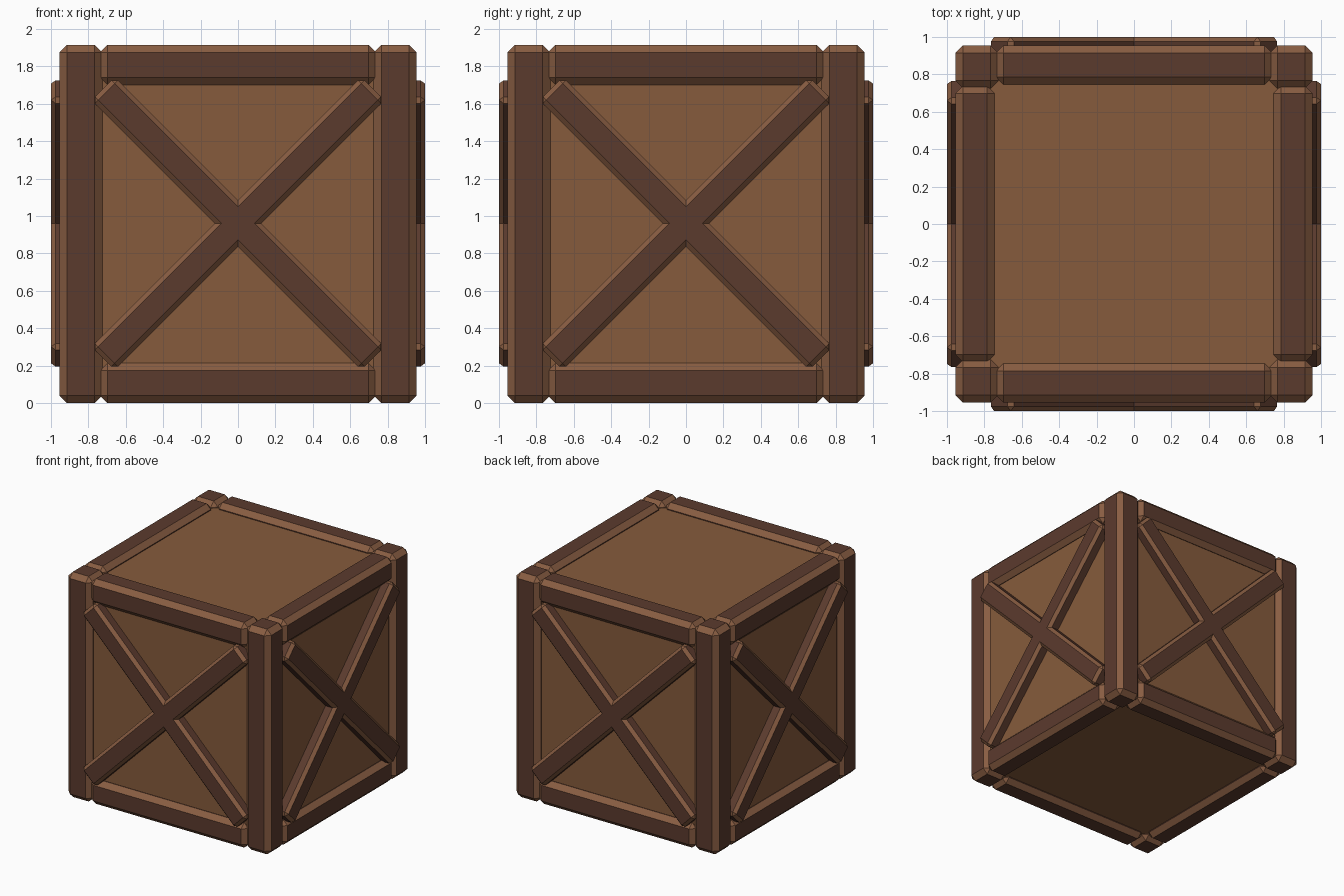
import bpy, bmesh
from math import pi
from mathutils import Matrix, Vector

if "Cube" in bpy.data.objects:
    bpy.data.objects.remove(bpy.data.objects["Cube"])


def material(name, rgb):
    m = bpy.data.materials.new(name)
    m.diffuse_color = (*rgb, 1)
    m.use_nodes = True
    m.node_tree.nodes["Principled BSDF"].inputs["Base Color"].default_value = m.diffuse_color
    return m


PANEL = material("panel_wood", (0.24, 0.105, 0.045))
FRAME = material("frame_wood", (0.105, 0.043, 0.027))
EDGE = material("worn_edge_wood", (0.25, 0.11, 0.055))


def box(name, lo, hi, chamfer=0.0, mats=(FRAME, EDGE), matrix=Matrix()):
    """Box between two corners, chamfered with the second material, then placed."""
    lo, hi = Vector(lo), Vector(hi)
    bm = bmesh.new()
    bmesh.ops.create_cube(bm, size=1, matrix=Matrix.Translation((lo + hi) / 2)
                          @ Matrix.Diagonal((*(hi - lo), 1)))
    if chamfer:
        bmesh.ops.bevel(bm, geom=bm.edges[:], offset=chamfer, segments=1,
                        affect='EDGES', material=1)
    bm.transform(matrix)
    bmesh.ops.recalc_face_normals(bm, faces=bm.faces[:])
    mesh = bpy.data.meshes.new(name)
    for m in mats:
        mesh.materials.append(m)
    bm.to_mesh(mesh)
    bm.free()
    ob = bpy.data.objects.new(name, mesh)
    bpy.context.collection.objects.link(ob)
    return ob


H = 1.915        # crate height
MID = H / 2
OUT = 0.955      # outer face of the frame

# Inner box whose faces show as the recessed panels
C = 0.91
box("panel_box", (-C, -C, MID - C), (C, C, MID + C), mats=(PANEL,))

# Each side: one corner post, two rails and a crossed pair of braces
for i, side in enumerate(("front", "right", "back", "left")):
    turn = Matrix.Rotation(i * pi / 2, 4, 'Z')
    box(f"{side}_corner_post", (-OUT, -OUT, 0), (-0.725, -0.725, H), 0.041, matrix=turn)
    for level, z in (("bottom", 0), ("top", H - 0.213)):
        box(f"{side}_{level}_rail", (-0.738, -OUT, z), (0.738, -0.745, z + 0.213),
            0.04, matrix=turn)
    for label, angle in (("rising", -pi / 4), ("falling", pi / 4)):
        tilt = Matrix.Translation((0, 0, MID + 0.003)) @ Matrix.Rotation(angle, 4, 'Y')
        box(f"{side}_{label}_brace", (-1.02, -1.0, -0.0875), (1.02, -0.83, 0.0875),
            0.025, matrix=turn @ tilt)
